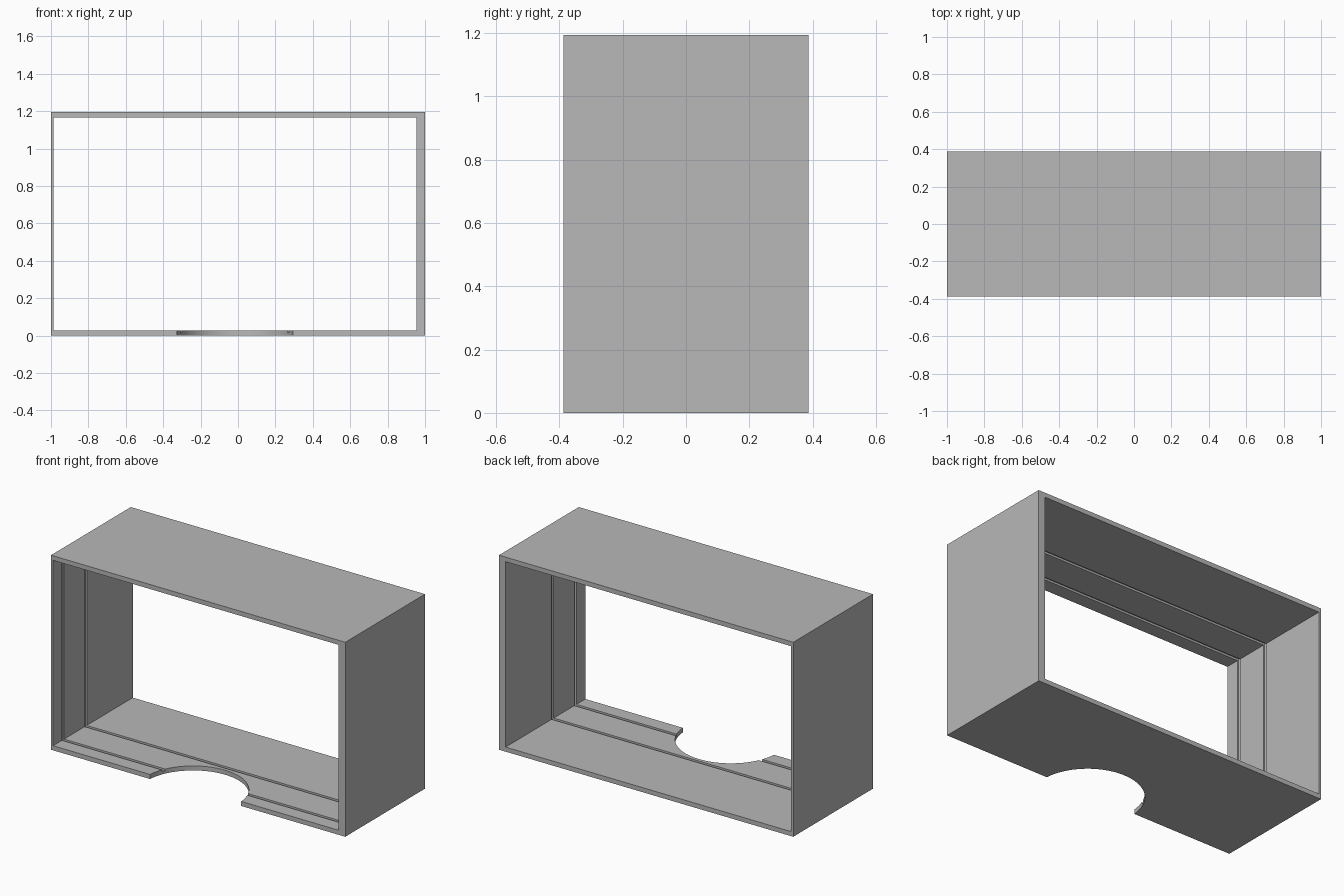
import bpy, bmesh, math

if "Cube" in bpy.data.objects:
    bpy.data.objects.remove(bpy.data.objects["Cube"])

HW, HD, H = 1.0, 0.387, 1.195             # half width, half depth, height
LEFT, RIGHT, TOP, BOTTOM = 0.014, 0.045, 0.028, 0.028   # wall thicknesses
GROOVES = (-0.30, -0.08)                  # groove start positions in y
GROOVE_W = 0.02

grey = bpy.data.materials.new("light grey")
grey.diffuse_color = (0.48, 0.48, 0.48, 1)
grey.use_nodes = True
grey.node_tree.nodes["Principled BSDF"].inputs["Base Color"].default_value = grey.diffuse_color


def outer(y):
    return [(-HW, y, 0), (HW, y, 0), (HW, y, H), (-HW, y, H)]


def inner(y, cut=False):
    # Inner opening, widened where a groove is cut into the walls
    d = 0.012 if cut else 0
    dl = 0.007 if cut else 0
    x0, x1 = -HW + LEFT - dl, HW - RIGHT + d
    z0, z1 = BOTTOM - d, H - TOP + d
    return [(x0, y, z0), (x1, y, z0), (x1, y, z1), (x0, y, z1)]


# Cross-section rings: front rim, grooved lining, back rim, outside
rings = [outer(-HD), inner(-HD)]
for g in GROOVES:
    rings += [inner(g), inner(g, True),
              inner(g + GROOVE_W, True), inner(g + GROOVE_W)]
rings += [inner(HD), outer(HD)]

# Frame shell
bm = bmesh.new()
loops = [[bm.verts.new(p) for p in r] for r in rings]
for i, a in enumerate(loops):
    b = loops[(i + 1) % len(loops)]
    for k in range(4):
        n = (k + 1) % 4
        bm.faces.new((a[k], a[n], b[n], b[k]))
bmesh.ops.recalc_face_normals(bm, faces=bm.faces)
mesh = bpy.data.meshes.new("open_frame")
bm.to_mesh(mesh)
bm.free()
mesh.materials.append(grey)
frame = bpy.data.objects.new("open_frame", mesh)
bpy.context.collection.objects.link(frame)

# Round cutout in the front edge of the floor
bpy.ops.mesh.primitive_cylinder_add(vertices=96, radius=0.311, depth=0.3,
                                    location=(-0.017, -HD - 0.025, 0))
cutter = bpy.context.object
cutter.name = "cutout_cutter"
cutter.hide_render = True
cutter.data.materials.append(grey)

mod = frame.modifiers.new("cutout", 'BOOLEAN')
mod.operation = 'DIFFERENCE'
mod.solver = 'EXACT'
mod.object = cutter
bpy.ops.object.select_all(action='DESELECT')
frame.select_set(True)
bpy.context.view_layer.objects.active = frame
bpy.ops.object.modifier_apply(modifier=mod.name)
bpy.data.objects.remove(cutter)

# Smooth only the curved cut
bpy.ops.object.shade_smooth_by_angle(angle=math.radians(20))
